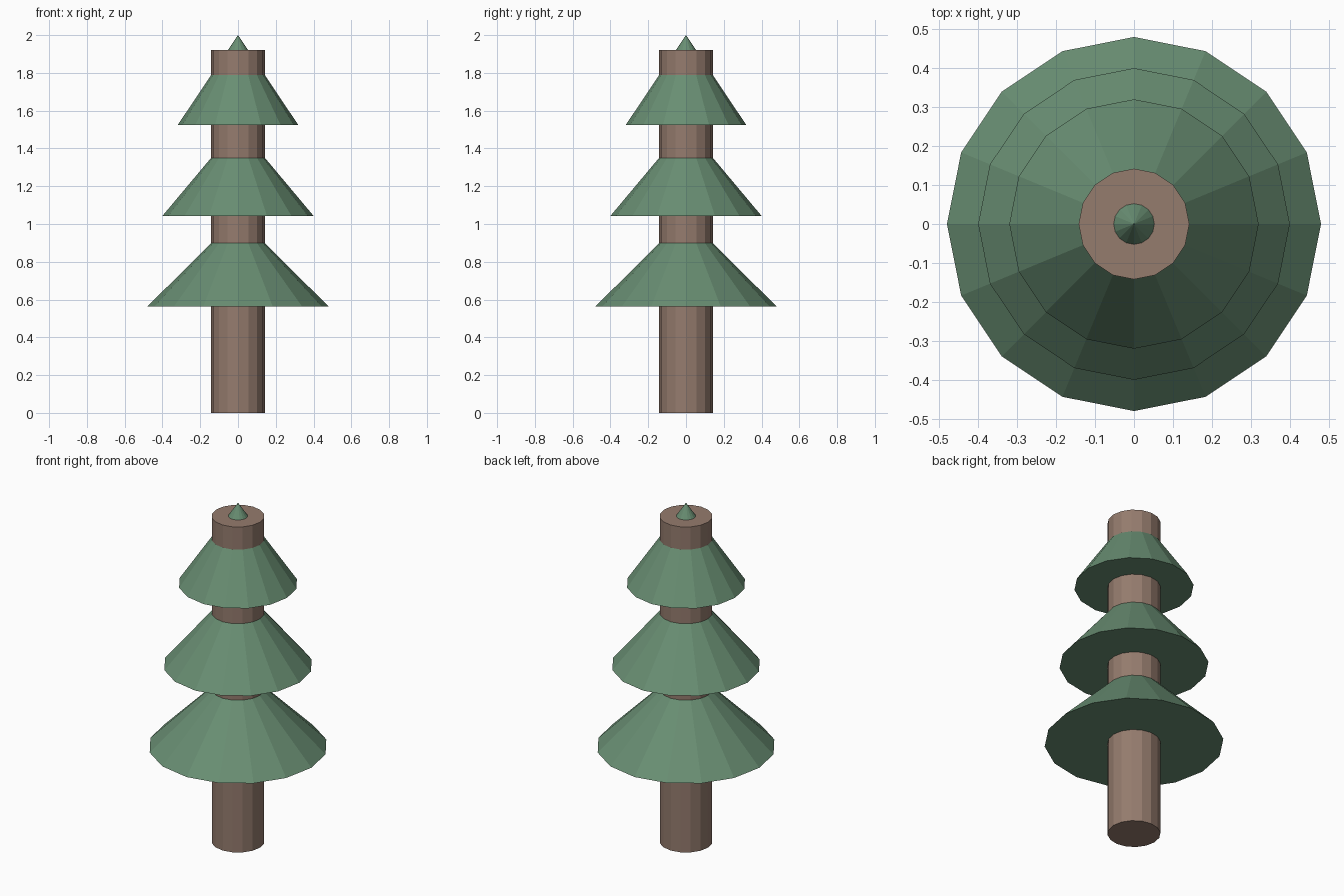
import bpy

if "Cube" in bpy.data.objects:
    bpy.data.objects.remove(bpy.data.objects["Cube"])

SIDES = 16


def material(name, color):
    m = bpy.data.materials.new(name)
    m.diffuse_color = (*color, 1)
    m.use_nodes = True
    m.node_tree.nodes["Principled BSDF"].inputs["Base Color"].default_value = m.diffuse_color
    return m


bark = material("bark", (0.30, 0.20, 0.155))
needles = material("needles", (0.14, 0.27, 0.17))


def finish(name, mat):
    ob = bpy.context.object
    ob.name = name
    ob.data.materials.append(mat)


# Trunk, running up through every tier
TRUNK_H = 1.922
bpy.ops.mesh.primitive_cylinder_add(vertices=SIDES, radius=0.142, depth=TRUNK_H,
                                    location=(0, 0, TRUNK_H / 2))
finish("trunk", bark)

# Foliage tiers: equal-height closed cones, the last one poking out of the trunk top
TIER_H = 0.477
for i, (name, radius) in enumerate([("lower_foliage", 0.48),
                                    ("middle_foliage", 0.40),
                                    ("upper_foliage", 0.32)]):
    base = 0.563 + 0.48 * i
    bpy.ops.mesh.primitive_cone_add(vertices=SIDES, radius1=radius, radius2=0, depth=TIER_H,
                                    location=(0, 0, base + TIER_H / 2))
    finish(name, needles)
